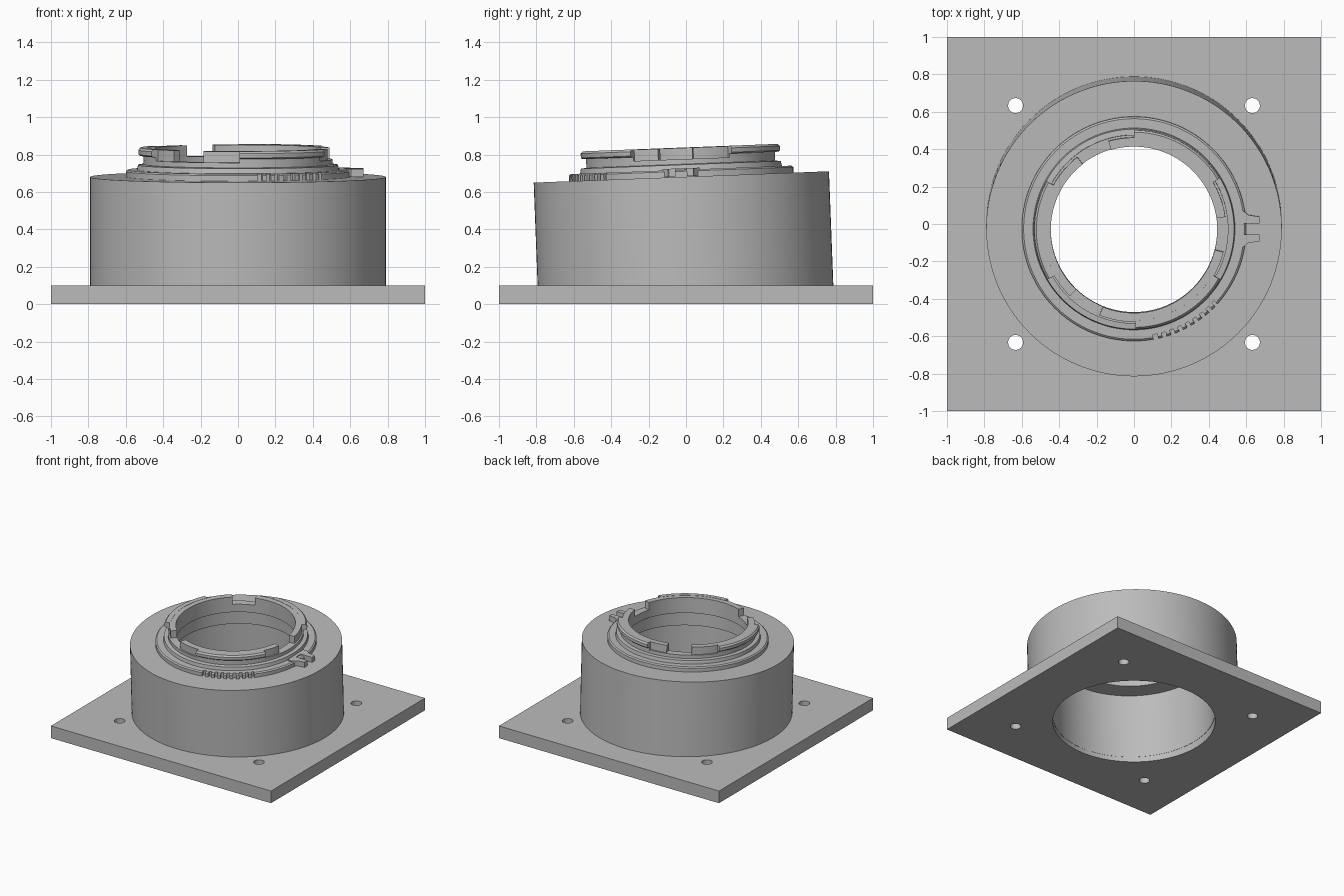
import bpy, bmesh, math
from mathutils import Matrix, Vector

cube = bpy.data.objects.get("Cube")
if cube:
    bpy.data.objects.remove(cube, do_unlink=True)

grey = bpy.data.materials.new("plain grey")
grey.use_nodes = True
colour = (0.50, 0.50, 0.50, 1)
grey.diffuse_color = colour
grey.node_tree.nodes["Principled BSDF"].inputs["Base Color"].default_value = colour

# The drum and everything on it lean slightly towards the front
TILT = Matrix.Translation((0, -0.025, 0.68)) @ Matrix.Rotation(math.radians(2.2), 4, 'X')


def add_object(name, bm, matrix=Matrix(), smooth=True):
    bmesh.ops.recalc_face_normals(bm, faces=bm.faces[:])
    mesh = bpy.data.meshes.new(name)
    bm.to_mesh(mesh)
    bm.free()
    mesh.materials.append(grey)
    obj = bpy.data.objects.new(name, mesh)
    bpy.context.collection.objects.link(obj)
    obj.matrix_world = matrix
    bpy.ops.object.select_all(action='DESELECT')
    obj.select_set(True)
    bpy.context.view_layer.objects.active = obj
    if smooth:
        bpy.ops.object.shade_smooth_by_angle(angle=math.radians(25))
    return obj


def sweep(bm, profile, start=0, end=360):
    """Turn a closed (radius, height) profile round z between two angles."""
    full = end - start >= 360
    steps = max(2, round((end - start) / 2.5))
    rings = []
    for i in range(steps if full else steps + 1):
        a = math.radians(start + (end - start) * i / steps)
        rings.append([bm.verts.new((r * math.cos(a), r * math.sin(a), h)) for r, h in profile])
    n = len(profile)
    for i in range(steps):
        a, b = rings[i], rings[(i + 1) % len(rings)]
        for j in range(n):
            k = (j + 1) % n
            bm.faces.new((a[j], a[k], b[k], b[j]))
    if not full:
        bm.faces.new(rings[0])
        bm.faces.new(rings[-1][::-1])


def box_profile(r0, r1, h0, h1):
    return [(r0, h0), (r1, h0), (r1, h1), (r0, h1)]


# Square base plate with a large opening and four screw holes
bm = bmesh.new()
bmesh.ops.create_cube(bm, size=1, matrix=Matrix.Translation((0, 0, 0.05)) @ Matrix.Diagonal((2, 2, 0.1, 1)))
plate = add_object("base_plate", bm, smooth=False)

holes = [(0, 0, 0.612, 144)]
holes += [(sx * 0.633, sy * 0.633, 0.04, 32) for sx in (-1, 1) for sy in (-1, 1)]
bm = bmesh.new()
for x, y, radius, sides in holes:
    bmesh.ops.create_cone(bm, cap_ends=True, segments=sides, radius1=radius, radius2=radius,
                          depth=0.6, matrix=Matrix.Translation((x, y, 0.05)))
cutter = add_object("hole_cutter", bm)
cutter.hide_render = True
cut = plate.modifiers.new("holes", 'BOOLEAN')
cut.operation = 'DIFFERENCE'
cut.solver = 'EXACT'
cut.object = cutter
bpy.context.view_layer.objects.active = plate
bpy.ops.object.modifier_apply(modifier=cut.name)
bpy.data.objects.remove(cutter, do_unlink=True)
bpy.ops.object.select_all(action='DESELECT')
plate.select_set(True)
bpy.ops.object.shade_smooth_by_angle(angle=math.radians(25))

# Hollow drum, its inner shelf and the stepped neck, as one turned profile
bm = bmesh.new()
sweep(bm, [(0.61, -0.62), (0.79, -0.62), (0.79, 0), (0.575, 0), (0.575, 0.038),
           (0.54, 0.038), (0.535, 0.065), (0.505, 0.068), (0.505, 0.095),
           (0.445, 0.095), (0.445, 0.03), (0.47, 0.02), (0.47, -0.08), (0.61, -0.08)])
add_object("drum_and_neck", bm, TILT)

# Thin collar with a run of grip teeth
bm = bmesh.new()
collar = [(0.57, -0.005), (0.6, -0.005), (0.6, 0.03), (0.59, 0.038), (0.57, 0.038)]
sweep(bm, collar, -42, 280)
for i in range(8):
    sweep(bm, collar, 282.5 + i * 4.5, 284.8 + i * 4.5)
add_object("grip_collar", bm, TILT)

# Bayonet wall in three pieces, leaving three entry notches
bm = bmesh.new()
for turn in (0, 120, 240):
    sweep(bm, box_profile(0.445, 0.493, 0.09, 0.155), 8 + turn, 106 + turn)
add_object("bayonet_wall", bm, TILT)

# Three outward locking lugs with chamfered edges
bm = bmesh.new()
for turn in (0, 120, 240):
    sweep(bm, [(0.485, 0.115), (0.525, 0.115), (0.533, 0.122), (0.533, 0.145),
               (0.522, 0.157), (0.485, 0.157)], 31 + turn, 90 + turn)
    sweep(bm, box_profile(0.485, 0.506, 0.09, 0.118), 31 + turn, 90 + turn)
add_object("locking_lugs", bm, TILT)

# Forked lever on the side of the collar
bm = bmesh.new()
half = [(0.54, 0.0), (0.565, 0.0), (0.57, 0.03), (0.67, 0.03),
        (0.67, 0.066), (0.61, 0.075), (0.58, 0.1), (0.54, 0.1)]
for side in (-1, 1):
    verts = [bm.verts.new((x, side * y, 0.003)) for x, y in half]
    face = bm.faces.new(verts)
    top = bmesh.ops.extrude_face_region(bm, geom=[face])["geom"]
    bmesh.ops.translate(bm, verts=[v for v in top if isinstance(v, bmesh.types.BMVert)],
                        vec=Vector((0, 0, 0.043)))
add_object("forked_lever", bm, TILT, smooth=False)
